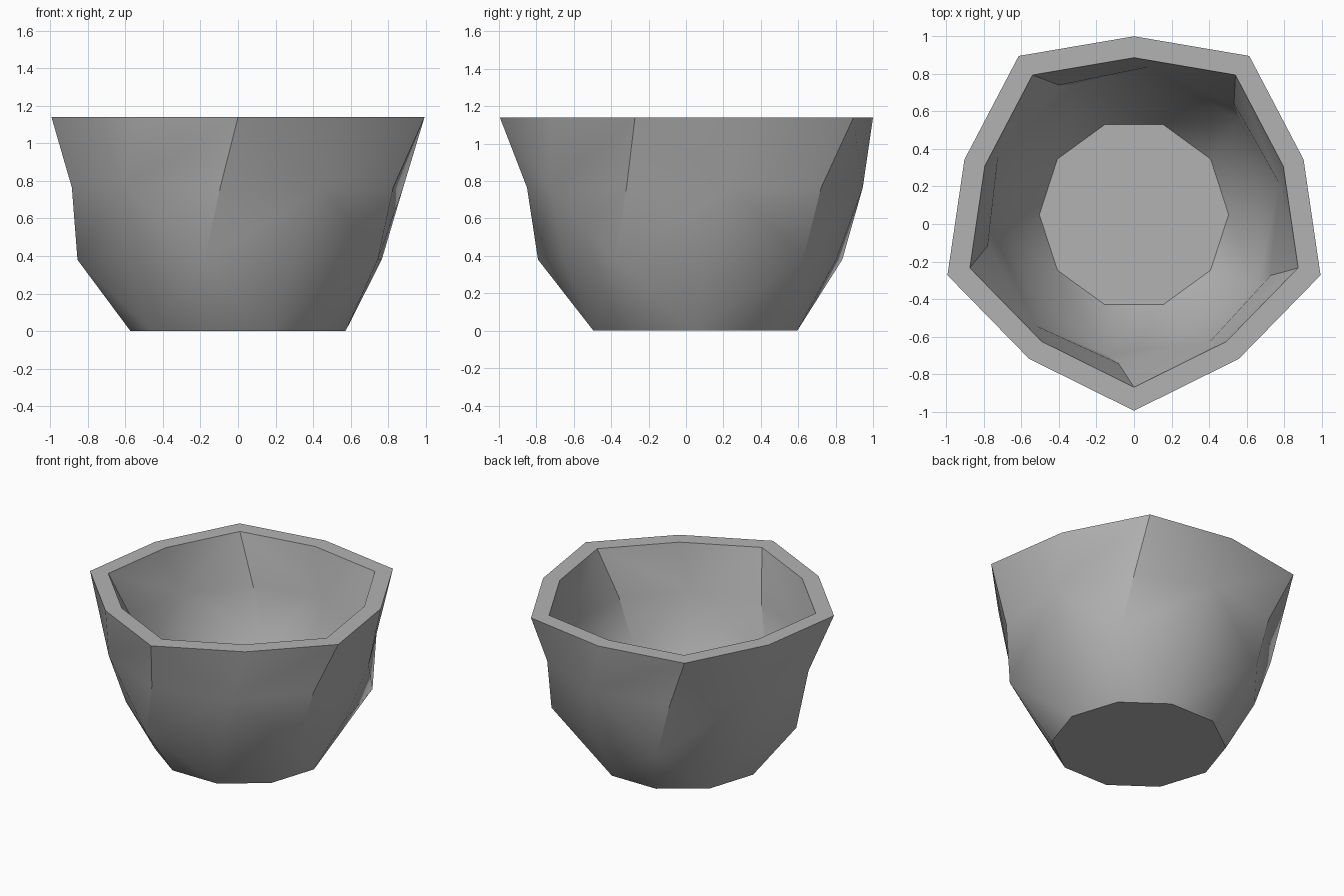
import bpy, bmesh
from math import radians, cos, sin

if "Cube" in bpy.data.objects:
    bpy.data.objects.remove(bpy.data.objects["Cube"], do_unlink=True)

HEIGHT = 1.14
CENTRE_Y = 0.05
INNER = 0.88          # inner wall is the outer wall shrunk towards the rim
SIDES = 10

# Each level: height, corner radius, mid-side radius, twist in degrees
LEVELS = [(0, 0.573, 0.573, -18),
          (0.38, 0.86, 0.77, -12),
          (0.765, 0.905, 0.90, -6),
          (HEIGHT, 1.045, 0.95, 0)]

clay = bpy.data.materials.new("grey clay")
clay.use_nodes = True
colour = (0.45, 0.45, 0.45, 1)
clay.diffuse_color = colour
clay.node_tree.nodes["Principled BSDF"].inputs["Base Color"].default_value = colour


def ring(bm, level, scale):
    """Ten points alternating between pentagon corners and mid-sides."""
    z, corner, mid, twist = level
    verts = []
    for i in range(SIDES):
        r = scale * (mid if i % 2 else corner)
        a = radians(-90 + 36 * i + twist)
        verts.append(bm.verts.new((r * cos(a), CENTRE_Y + r * sin(a),
                                   HEIGHT - scale * (HEIGHT - z))))
    return verts


def wall(bm, scale):
    """Triangulated twisted wall, creased to the corners below and mids above."""
    rings = [ring(bm, level, scale) for level in LEVELS]
    for k in range(len(rings) - 1):
        low, high = rings[k], rings[k + 1]
        for i in range(SIDES):
            j = (i + 1) % SIDES
            # the bulging vertex of every quad owns its diagonal
            low_owner = 0 if k == 1 else 1
            if i % 2 == low_owner:
                bm.faces.new((low[i], low[j], high[j]))
                bm.faces.new((low[i], high[j], high[i]))
            else:
                bm.faces.new((low[i], low[j], high[i]))
                bm.faces.new((low[j], high[j], high[i]))
    bm.faces.new(rings[0])
    return rings[-1]


bm = bmesh.new()
outer_rim = wall(bm, 1)
inner_rim = wall(bm, INNER)
for i in range(SIDES):
    j = (i + 1) % SIDES
    bm.faces.new((outer_rim[i], outer_rim[j], inner_rim[j], inner_rim[i]))
bmesh.ops.recalc_face_normals(bm, faces=bm.faces)

mesh = bpy.data.meshes.new("twisted_bowl")
bm.to_mesh(mesh)
bm.free()
mesh.materials.append(clay)
bowl = bpy.data.objects.new("twisted_bowl", mesh)
bpy.context.collection.objects.link(bowl)

# Smooth walls with crisp rim and corner creases
bpy.ops.object.select_all(action="DESELECT")
bowl.select_set(True)
bpy.context.view_layer.objects.active = bowl
bpy.ops.object.shade_smooth_by_angle(angle=radians(30))
